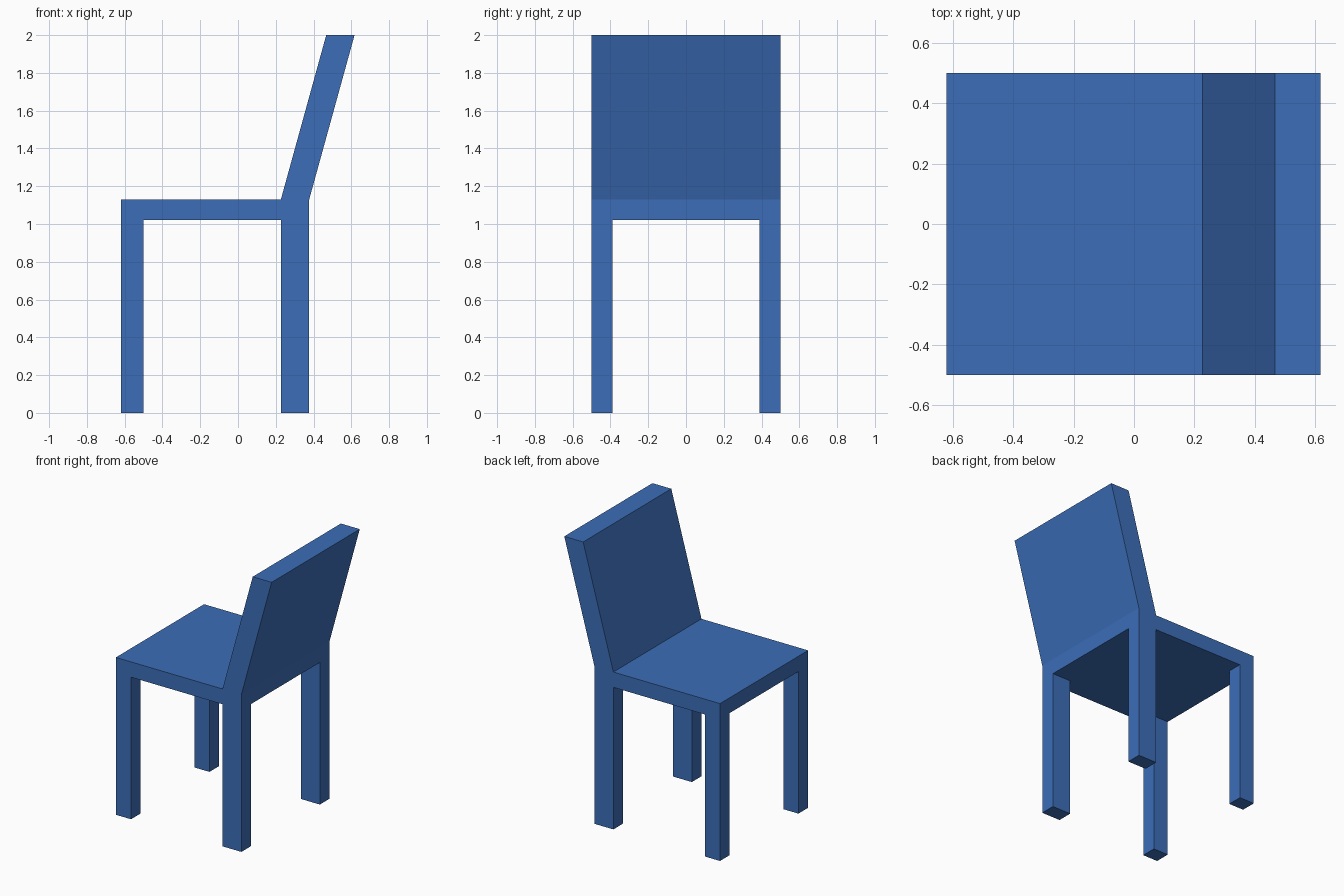
import bpy
import bmesh

if "Cube" in bpy.data.objects:
    bpy.data.objects.remove(bpy.data.objects["Cube"])

# Key dimensions
HALF_W = 0.5            # half width in y
LEG_IN = 0.39           # inner face of the legs in y
SEAT_LOW, SEAT_TOP, TOP = 1.02, 1.13, 2.0
FRONT_X, BACK_X = -0.62, 0.377
BACK_LEG_X = 0.227

blue = bpy.data.materials.new("blue_paint")
blue.diffuse_color = (0.045, 0.155, 0.48, 1.0)
blue.use_nodes = True
blue.node_tree.nodes["Principled BSDF"].inputs["Base Color"].default_value = blue.diffuse_color


def extrude_profile(name, profile, y0, y1):
    """Closed solid from an x-z profile swept from y0 to y1."""
    bm = bmesh.new()
    face = bm.faces.new([bm.verts.new((x, y0, z)) for x, z in profile])
    swept = bmesh.ops.extrude_face_region(bm, geom=[face], use_keep_orig=True)
    moved = [v for v in swept["geom"] if isinstance(v, bmesh.types.BMVert)]
    bmesh.ops.translate(bm, verts=moved, vec=(0, y1 - y0, 0))
    bmesh.ops.recalc_face_normals(bm, faces=bm.faces)
    mesh = bpy.data.meshes.new(name)
    bm.to_mesh(mesh)
    bm.free()
    mesh.materials.append(blue)
    obj = bpy.data.objects.new(name, mesh)
    bpy.context.collection.objects.link(obj)
    return obj


def rect(x0, x1, z0, z1):
    return [(x0, z0), (x1, z0), (x1, z1), (x0, z1)]


# Seat slab
extrude_profile("seat", rect(FRONT_X, BACK_X, SEAT_LOW, SEAT_TOP), -HALF_W, HALF_W)

# Backrest leaning away from the seat
extrude_profile("backrest",
                [(BACK_LEG_X, SEAT_TOP), (BACK_X, SEAT_TOP), (0.617, TOP), (0.467, TOP)],
                -HALF_W, HALF_W)

# Four legs, the pair under the backrest being thicker
for side, y0, y1 in (("right", -HALF_W, -LEG_IN), ("left", LEG_IN, HALF_W)):
    extrude_profile(f"front_leg_{side}", rect(FRONT_X, -0.5, 0, SEAT_LOW), y0, y1)
    extrude_profile(f"back_leg_{side}", rect(BACK_LEG_X, BACK_X, 0, SEAT_LOW), y0, y1)
